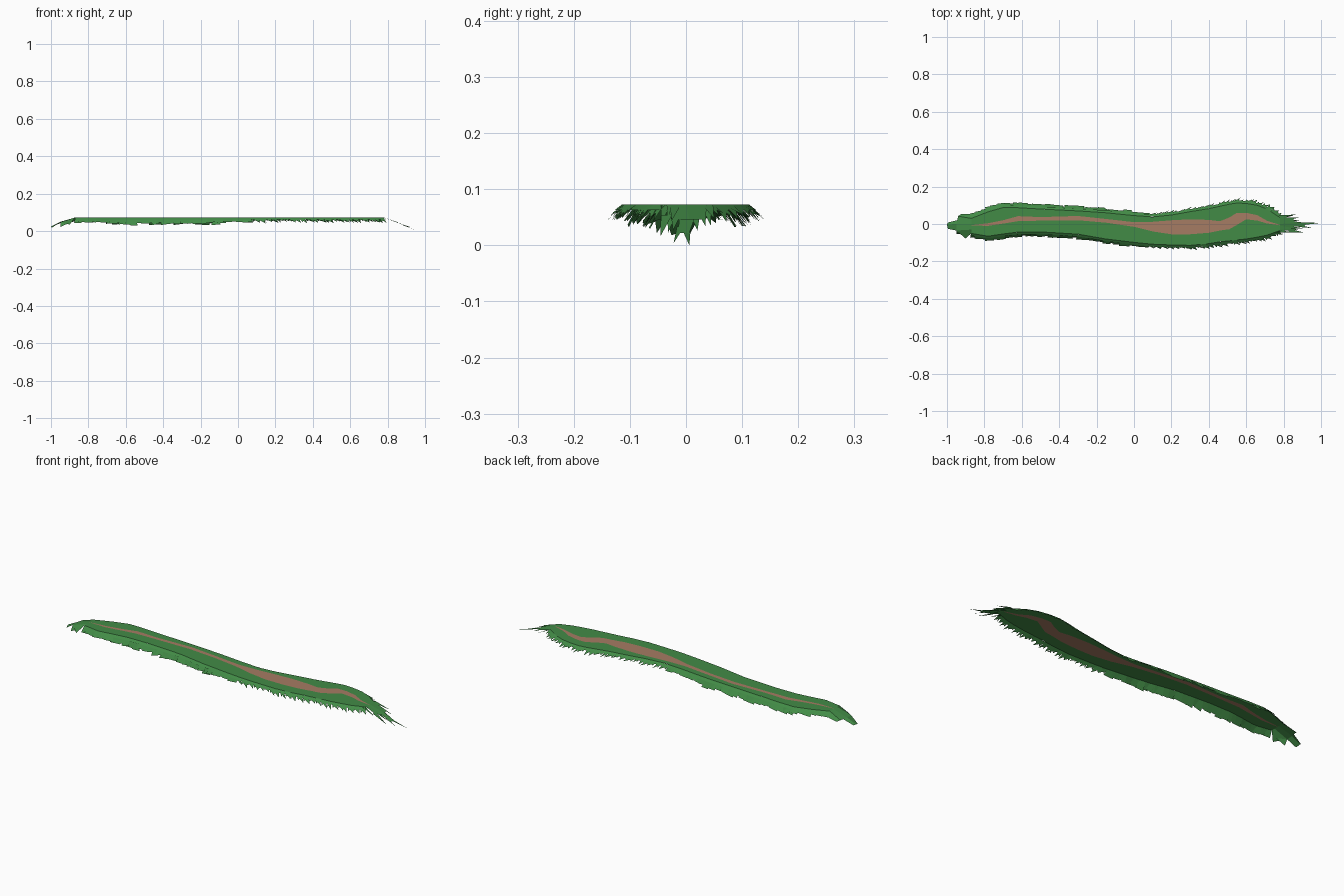
import bpy, random
from mathutils import Vector

if "Cube" in bpy.data.objects:
    bpy.data.objects.remove(bpy.data.objects["Cube"])

random.seed(7)
TOP = 0.073

# x, back edge, path back, path front, front edge of the flat top
ROWS = [
    (-.87, .030, -.006, -.008, -.050), (-.78, .065, .004, -.010, -.065),
    (-.70, .088, .020, .002, -.053), (-.62, .087, .042, .015, -.043),
    (-.50, .080, .037, .018, -.042), (-.30, .070, .043, .020, -.054),
    (-.15, .060, .027, .007, -.080), (0, .045, .010, -.015, -.098),
    (.10, .038, .012, -.040, -.108), (.20, .048, .020, -.055, -.112),
    (.30, .066, .025, -.055, -.114), (.40, .082, .022, -.047, -.105),
    (.46, .095, .015, -.035, -.095), (.51, .106, .035, -.028, -.090),
    (.55, .112, .060, -.005, -.085), (.60, .110, .060, .025, -.080),
    (.66, .100, .047, .018, -.070), (.71, .080, .018, .003, -.060),
    (.78, .035, -.005, -.007, -.035)]


def material(name, color):
    m = bpy.data.materials.new(name)
    m.diffuse_color = (*color, 1)
    m.use_nodes = True
    m.node_tree.nodes["Principled BSDF"].inputs["Base Color"].default_value = m.diffuse_color
    return m


GRASS = material("grass_green", (.055, .26, .062))
DIRT = material("path_brown", (.38, .20, .125))


def make(name, faces, mat):
    """Mesh from face corner lists, every face turned to look upward."""
    verts, polys = [], []
    for f in faces:
        f = [Vector(p) for p in f]
        area = sum((a.x * b.y - b.x * a.y) for a, b in zip(f, f[1:] + f[:1]))
        if area < 0:
            f.reverse()
        polys.append(list(range(len(verts), len(verts) + len(f))))
        verts += f
    me = bpy.data.meshes.new(name)
    me.from_pydata(verts, [], polys)
    me.materials.append(mat)
    ob = bpy.data.objects.new(name, me)
    bpy.context.collection.objects.link(ob)


def band(i, j):
    return [[(a[0], a[i], TOP), (b[0], b[i], TOP), (b[0], b[j], TOP), (a[0], a[j], TOP)]
            for a, b in zip(ROWS, ROWS[1:])]


# Flat top: two grass bands with the winding path between them
make("grass_top", band(1, 2) + band(3, 4), GRASS)
make("dirt_path", band(2, 3), DIRT)


def edge_y(x, col):
    for a, b in zip(ROWS, ROWS[1:]):
        if x <= b[0]:
            t = (x - a[0]) / (b[0] - a[0])
            return a[col] + (b[col] - a[col]) * t
    return ROWS[-1][col]


def fringe(col, side):
    """Ragged blades hanging outward along one long edge."""
    faces = []
    x = -.87
    while x < .78:
        w = random.uniform(.022, .04)
        x2 = min(x + w, .78)
        a = Vector((x, edge_y(x, col), TOP))
        b = Vector((x2, edge_y(x2, col), TOP))
        # continuous short skirt
        near = Vector((0, side * .013, -.010))
        faces.append([a, b, b + near, a + near])
        spiky = x > .05
        drop = random.uniform(.020, .032) + (.010 if -.72 < x < -.12 else 0)
        out = random.uniform(.019, .030)
        lean = random.uniform(.005, .025)
        if spiky:      # pointed leaf leaning along the strip
            tip = Vector((x2 + lean, b.y + side * out, TOP - drop))
            faces.append([a + near * .5, b + near * .5, tip])
            tip2 = Vector((x + lean, a.y + side * out * .85, TOP - drop * .8))
            faces.append([a, b, tip2])
        else:          # broad ragged slab
            d2 = drop * random.uniform(.75, 1.05)
            faces.append([a, b, Vector((x2 + .012, b.y + side * out * .92, TOP - d2)),
                          Vector((x - .006, a.y + side * out, TOP - drop))])
        x = x2
    return faces


# Grass fringe on both long edges
make("back_fringe", fringe(1, 1), GRASS)
make("front_fringe", fringe(4, -1), GRASS)

# Left end: a drooping tongue of broad blades
L = -.87
make("left_end", [
    [(L, .03, TOP), (L, .0, TOP), (-.95, .0, .050), (-.94, .042, .048)],
    [(L, .0, TOP), (L, -.03, TOP), (-.95, -.035, .048), (-.95, .0, .050)],
    [(L, -.03, TOP), (L, -.05, TOP), (-.90, -.078, .035), (-.95, -.035, .048)],
    [(-.94, .022, .048), (-.95, .0, .050), (-1, -.003, .025), (-.995, .008, .022)],
    [(-.95, .0, .050), (-.95, -.035, .048), (-.995, -.026, .018), (-1, -.003, .025)],
    [(-.95, -.035, .048), (-.90, -.055, .045), (-.95, -.052, .022)],
    [(L, .03, TOP), (-.94, .042, .048), (-.925, .053, .040), (-.86, .055, .055)]], GRASS)

# Right end: layered thin leaves running down to a point
leaves = [[(.78, .035, TOP), (.78, 0, TOP), (.86, .006, .046), (.85, .034, .046)],
          [(.78, 0, TOP), (.78, -.035, TOP), (.85, -.026, .046), (.86, .006, .046)],
          [(.84, .016, .050), (.84, -.012, .050), (.91, -.014, .022), (.92, .006, .022)],
          [(.90, .008, .026), (.90, -.006, .026), (1, .006, 0)],
          [(.88, -.004, .032), (.88, -.016, .034), (.955, -.022, .004)]]
for k in range(12):
    x = random.uniform(.76, .84)
    y = random.uniform(-.035, .04)
    z = TOP - max(0, x - .78) * .4
    leaves.append([(x, y + .010, z), (x, y - .010, z),
                   (x + random.uniform(.06, .09), y * 1.3, z - random.uniform(.025, .04))])
make("right_end", leaves, GRASS)
